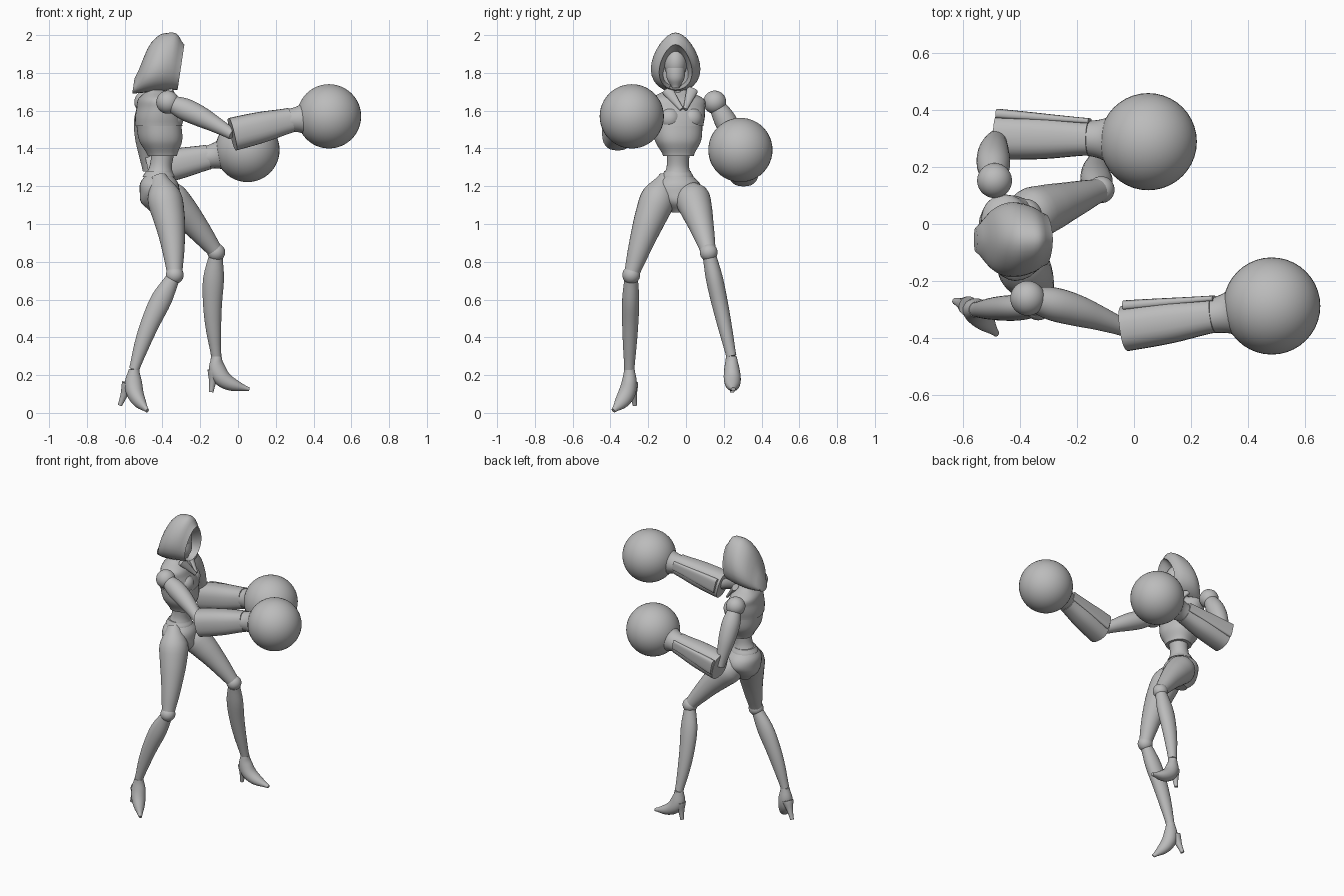
import bpy, bmesh, math
from mathutils import Vector, Matrix

default_cube = bpy.data.objects.get("Cube")
if default_cube:
    bpy.data.objects.remove(default_cube, do_unlink=True)

grey = bpy.data.materials.new("plain_grey")
grey.use_nodes = True
grey.diffuse_color = (.5, .5, .5, 1)
grey.node_tree.nodes["Principled BSDF"].inputs["Base Color"].default_value = grey.diffuse_color

SIDES, RINGS = 28, 17
AXIS_X, AXIS_Y, AXIS_Z = Matrix.Identity(3)


def finish(name, bm):
    bmesh.ops.recalc_face_normals(bm, faces=bm.faces)
    mesh = bpy.data.meshes.new(name)
    bm.to_mesh(mesh)
    bm.free()
    mesh.materials.append(grey)
    part = bpy.data.objects.new(name, mesh)
    bpy.context.collection.objects.link(part)
    bpy.ops.object.select_all(action='DESELECT')
    part.select_set(True)
    bpy.context.view_layer.objects.active = part
    bpy.ops.object.shade_smooth_by_angle(angle=math.radians(40))


def blend(values, t):
    """Smooth curve through evenly spaced values."""
    last = len(values) - 1
    i = min(int(t * last), last - 1)
    f = t * last - i
    before, a, b, after = (values[max(0, min(last, i + k))] for k in (-1, 0, 1, 2))
    slope_a, slope_b = (b - before) / 2, (after - a) / 2
    ease = f * f * (3 - 2 * f)
    return a + (b - a) * ease + slope_a * f * (1 - f) ** 2 - slope_b * f * f * (1 - f)


def tube(name, start, end, widths, depths=None, frame=None, bow=(0, 0, 0),
         lift=0, taper=0, square=1, open_start=False, open_end=False):
    """Rounded limb from start to end, bowed sideways, with evenly spaced radii."""
    start, end, bow = Vector(start), Vector(end), Vector(bow)
    span = end - start
    reference = AXIS_Z if abs(span.x) > .7 * span.length else AXIS_X
    bm = bmesh.new()
    rings = []
    for i in range(RINGS):
        t = i / (RINGS - 1)
        centre = start + span * t + bow * math.sin(math.pi * t)
        if frame:
            across, beside = frame
        else:
            along = (span + bow * math.pi * math.cos(math.pi * t)).normalized()
            across = (reference - along * reference.dot(along)).normalized()
            beside = along.cross(across)
        width, depth = blend(widths, t), blend(depths or widths, t)
        ring = []
        for k in range(SIDES):
            angle = math.tau * k / SIDES
            c, s = (math.copysign(abs(f) ** square, f) for f in (math.cos(angle), math.sin(angle)))
            offset = across * width * (c + lift) + beside * depth * s * (1 - taper * c)
            ring.append(bm.verts.new(centre + offset))
        rings.append(ring)
    for lower, upper in zip(rings, rings[1:]):
        for k in range(SIDES):
            n = (k + 1) % SIDES
            bm.faces.new((lower[k], lower[n], upper[n], upper[k]))
    if not open_start:
        bm.faces.new(rings[0])
    if not open_end:
        bm.faces.new(rings[-1])
    finish(name, bm)


def ball(name, centre, radius, scale=(1, 1, 1)):
    bm = bmesh.new()
    bmesh.ops.create_uvsphere(bm, u_segments=40, v_segments=24, radius=radius)
    place = Matrix.Translation(centre) @ Matrix.Diagonal((*scale, 1))
    bmesh.ops.transform(bm, matrix=place, verts=bm.verts)
    finish(name, bm)


level = (AXIS_X, AXIS_Y)
turn = Matrix.Rotation(math.radians(16), 3, 'Z')
chest_frame = (turn @ AXIS_X, turn @ AXIS_Y)
hood_frame = (AXIS_Z + AXIS_X * .15, AXIS_Y)

# Hood: tall egg rings on a level base, with a hollow behind the rim
hood_back, hood_rim, hood_hollow = Vector((-.56, -.055, 1.69)), Vector((-.32, -.055, 1.71)), Vector((-.42, -.055, 1.73))
tube("hood", hood_back, hood_rim, (.04, .12, .15, .155, .15, .12), (.04, .1, .125, .125, .11, .085),
     frame=hood_frame, lift=1, taper=.25, open_end=True)
tube("hood_lining", hood_rim, hood_hollow, (.12, .1, .08), (.085, .075, .065),
     frame=hood_frame, lift=1, taper=.25, open_start=True)

# Head, jaw mask and neck
ball("head", (-.4, -.055, 1.85), .075, (1, .8, 1.15))
tube("face_mask", (-.37, -.055, 1.72), (-.38, -.055, 1.86), (.02, .045, .05, .045), frame=level)
tube("neck", (-.43, -.05, 1.62), (-.4, -.055, 1.8), (.045, .03, .03))

# Torso: jacket over a bodice, then waist and pelvis
chest_top, chest_base = Vector((-.44, -.05, 1.71)), Vector((-.4, -.04, 1.36))
jacket_hem = chest_top.lerp(chest_base, .55)
tube("jacket", chest_top, jacket_hem, (.04, .085, .1, .115, .12), (.06, .145, .15, .145, .135),
     frame=chest_frame, square=.85)
tube("bodice", jacket_hem, chest_base, (.115, .11, .075), (.13, .12, .08), frame=chest_frame, square=.85)
tube("waist", (-.39, -.04, 1.42), (-.42, -.045, 1.24), (.07, .06, .06, .08), frame=level)
tube("waist_band", (-.418, -.045, 1.28), (-.42, -.045, 1.25), (.07, .085), frame=level)
tube("pelvis", (-.42, -.045, 1.27), (-.41, -.04, 1.06), (.065, .1, .105, .1, .05),
     (.065, .115, .125, .085, .035), frame=level)

# Breast panels and hanging collar edges on both sides of the chest
for label, side in (("right", -1), ("left", 1)):
    panel = jacket_hem + turn @ Vector((.055, .06 * side, .04))
    ball(label + "_breast_panel", panel, .06)
    collar_top = chest_top + turn @ Vector((.06, .07 * side, 0))
    collar_tip = jacket_hem + turn @ Vector((.11, .01 * side, .09))
    tube(label + "_collar", collar_top, collar_tip, (.018, .008), (.03, .012))


def leg(label, hip, knee, ankle, toe, heel, thigh_bow, shoe_bow):
    knee, ankle, heel = Vector(knee), Vector(ankle), Vector(heel)
    tube(label + "_thigh", hip, knee, (.04, .09, .085, .07, .055, .04), bow=thigh_bow)
    ball(label + "_knee", knee, .047)
    tube(label + "_shin", knee, ankle, (.035, .055, .05, .04, .027),
         (.035, .045, .043, .036, .027), bow=(-.02, 0, 0))
    # High-heeled shoe
    tube(label + "_shoe", ankle, toe, (.028, .045, .045, .033, .01), (.028, .04, .045, .037, .012), bow=shoe_bow)
    tube(label + "_heel", ankle.lerp(heel, .4), heel, (.035, .02, .012))


leg("right", (-.42, -.1, 1.25), (-.335, -.29, .73), (-.55, -.3, .23), (-.48, -.385, .012),
    (-.625, -.27, .04), (.02, -.01, 0), (-.03, .03, -.015))
leg("left", (-.43, .01, 1.2), (-.115, .12, .85), (-.115, .24, .3), (.06, .25, .125),
    (-.142, .245, .11), (0, 0, .02), (-.055, 0, -.03))


def arm(label, shoulder, elbow, wrist, glove, bow):
    shoulder, elbow, wrist, glove = (Vector(p) for p in (shoulder, elbow, wrist, glove))
    ball(label + "_shoulder", shoulder, .061)
    tube(label + "_upper_arm", shoulder, elbow, (.04, .058, .055, .042, .03), bow=bow)
    # Flared gauntlet with a flat fin, then the cuff and round glove
    tube(label + "_gauntlet", elbow, wrist, (.088, .082, .066), (.08, .075, .06), square=.8)
    lift = Vector((0, .08, .02))
    tube(label + "_gauntlet_fin", elbow + lift, wrist + lift * .75, (.05, .03), (.018, .01), square=.6)
    tube(label + "_cuff", wrist.lerp(glove, -.1), wrist.lerp(glove, .5), (.06, .07, .1))
    ball(label + "_glove", glove, .17)


arm("right", (-.372, -.26, 1.645), (-.03, -.365, 1.475), (.28, -.32, 1.55), (.482, -.287, 1.57), (0, .01, .01))
arm("left", (-.488, .152, 1.645), (-.475, .305, 1.285), (-.155, .3, 1.355), (.05, .288, 1.392), (-.01, .02, 0))
